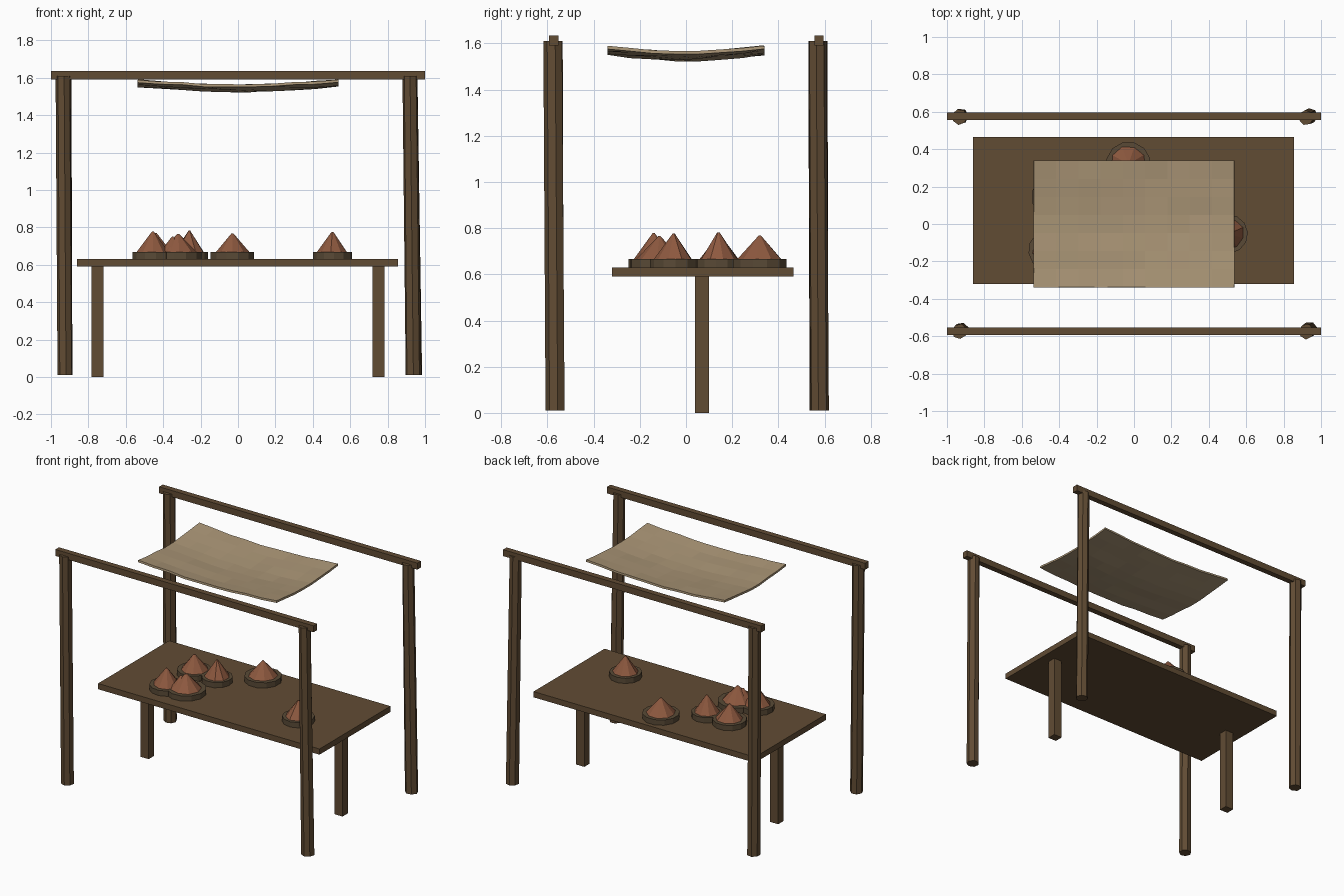
import bpy, bmesh, math, random
from mathutils import Vector

random.seed(4)
if "Cube" in bpy.data.objects:
    bpy.data.objects.remove(bpy.data.objects["Cube"])


def material(name, rgb):
    m = bpy.data.materials.new(name)
    m.use_nodes = True
    m.diffuse_color = (*rgb, 1)
    m.node_tree.nodes["Principled BSDF"].inputs["Base Color"].default_value = (*rgb, 1)
    return m


wood = material("brown wood", (0.12, 0.072, 0.034))
dish_wood = material("dark dish wood", (0.1, 0.068, 0.037))
spice = material("terracotta spice", (0.27, 0.1, 0.05))
cloth = material("tan cloth", (0.40, 0.30, 0.18))


def finish(bm, name, mat):
    bmesh.ops.recalc_face_normals(bm, faces=bm.faces)
    mesh = bpy.data.meshes.new(name)
    bm.to_mesh(mesh)
    bm.free()
    mesh.materials.append(mat)
    obj = bpy.data.objects.new(name, mesh)
    bpy.context.collection.objects.link(obj)
    return obj


def box(name, low, high, mat):
    bm = bmesh.new()
    bmesh.ops.create_cube(bm, size=1)
    for v in bm.verts:
        v.co = Vector(h if c > 0 else l for c, l, h in zip(v.co, low, high))
    return finish(bm, name, mat)


def cone(name, base, top, r1, r2, sides, mat, wobble=0.0):
    """Capped cone running from base to top, with uneven radii."""
    bm = bmesh.new()
    bmesh.ops.create_cone(bm, cap_ends=True, segments=sides, radius1=r1, radius2=r2, depth=1)
    spin = random.uniform(0, math.tau)
    for v in bm.verts:
        centre = Vector(top if v.co.z > 0 else base)
        scale = 1 + random.uniform(-wobble, wobble)
        angle = math.atan2(v.co.y, v.co.x) + spin
        r = v.co.xy.length * scale
        v.co = centre + Vector((r * math.cos(angle), r * math.sin(angle), 0))
    return finish(bm, name, mat)


# Table top with one leg at each end
box("table_top", (-0.86, -0.32, 0.59), (0.855, 0.465, 0.63), wood)
for side, x in (("right", -0.752), ("left", 0.75)):
    box(f"table_leg_{side}", (x - 0.032, 0.04, 0), (x + 0.032, 0.1, 0.59), wood)

# Slightly leaning posts
posts = {
    "front_right": ((-0.925, -0.568), (-0.935, -0.575)),
    "front_left": ((0.938, -0.565), (0.92, -0.575)),
    "back_right": ((-0.927, 0.575), (-0.932, 0.572)),
    "back_left": ((0.94, 0.578), (0.92, 0.568)),
}
for place, (foot, head) in posts.items():
    cone(f"post_{place}", (*foot, 0.01), (*head, 1.61), 0.042, 0.041, 7, wood, 0.06)

# Long beams across the posts
for place, y in (("front", -0.573), ("back", 0.576)):
    box(f"beam_{place}", (-1, y - 0.02, 1.59), (1, y + 0.02, 1.635), wood)

# Spice heaps on round dishes: x, y, dish radius, heap height
heaps = [
    (-0.455, -0.14, 0.11, 0.778),
    (-0.44, 0.145, 0.11, 0.77),
    (-0.26, 0.14, 0.1, 0.782),
    (-0.32, -0.115, 0.128, 0.765),
    (-0.03, 0.32, 0.12, 0.768),
    (0.505, -0.053, 0.104, 0.776),
]
for i, (x, y, r, z) in enumerate(heaps, 1):
    cone(f"dish_{i}", (x, y, 0.63), (x, y, 0.667), r, r, 12, dish_wood)
    cone(f"spice_heap_{i}", (x, y, 0.665), (x, y, z), r * 0.8, 0.005, 9, spice, 0.05)
cone("spice_side_heap", (-0.345, -0.13, 0.665), (-0.35, -0.13, 0.75), 0.075, 0.004, 9, spice)

# Sagging cloth canopy
bm = bmesh.new()
bmesh.ops.create_grid(bm, x_segments=9, y_segments=7, size=1)
for v in bm.verts:
    u, w = v.co.x, v.co.y
    sag = 0.027 * abs(u) ** 1.5 + 0.026 * abs(w) ** 1.5
    v.co = (u * 0.537, w * 0.34, 1.522 + sag + random.uniform(-0.003, 0.004))
canopy = finish(bm, "cloth_canopy", cloth)
for f in canopy.data.polygons:
    if f.normal.z < 0:
        canopy.data.flip_normals()
        break
thick = canopy.modifiers.new("thickness", "SOLIDIFY")
thick.thickness = 0.014
thick.offset = 1
